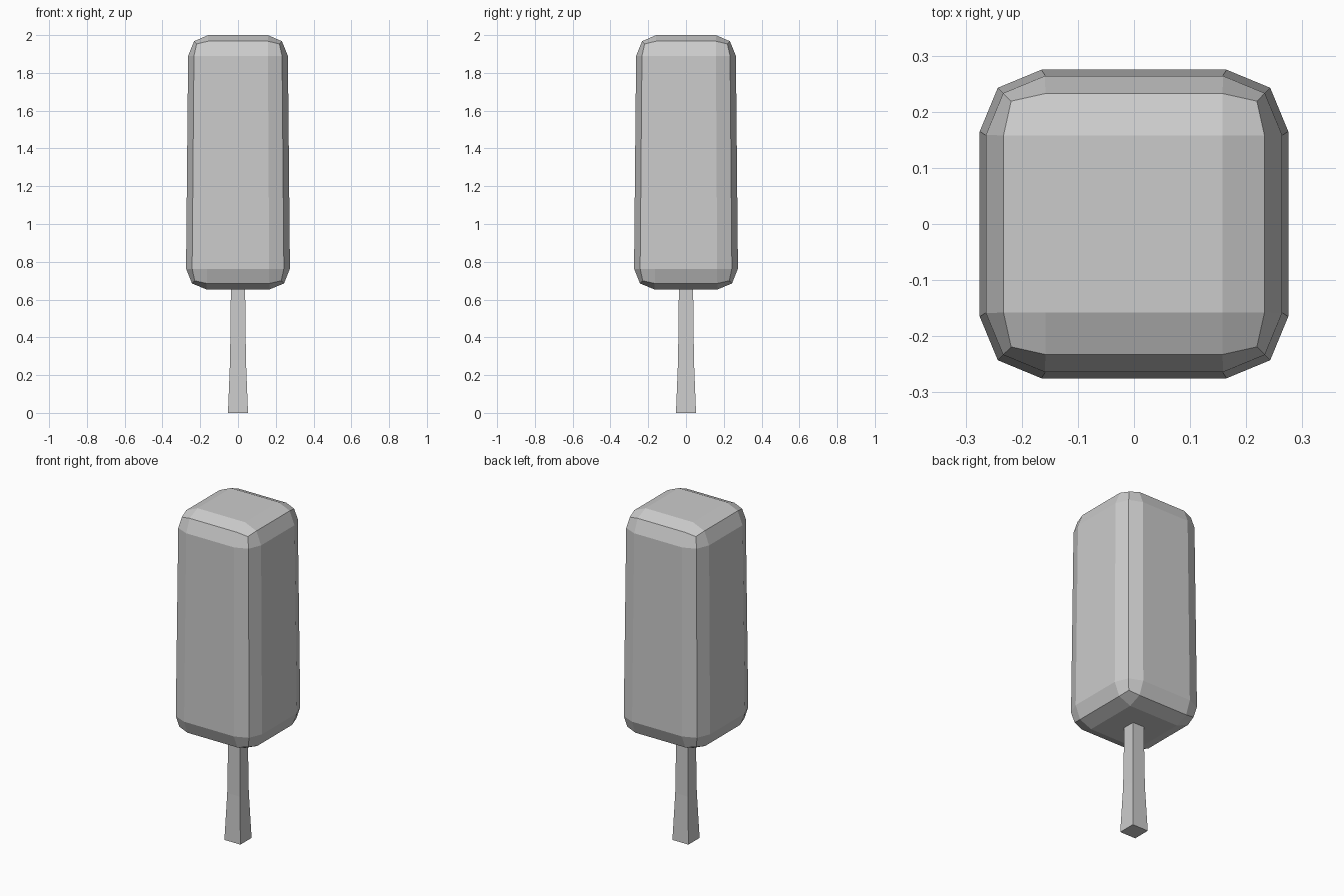
import bpy, bmesh
from mathutils import Matrix

if "Cube" in bpy.data.objects:
    bpy.data.objects.remove(bpy.data.objects["Cube"])


def add_object(name, bm):
    bmesh.ops.recalc_face_normals(bm, faces=bm.faces[:])
    mesh = bpy.data.meshes.new(name)
    bm.to_mesh(mesh)
    bm.free()
    obj = bpy.data.objects.new(name, mesh)
    bpy.context.collection.objects.link(obj)
    return obj


# Crown: tall box with two-step bevels, narrowing slightly upwards
Z0, Z1, HALF = 0.653, 2.0, 0.275
bm = bmesh.new()
bmesh.ops.create_cube(bm, size=1, matrix=Matrix.Translation((0, 0, (Z0 + Z1) / 2))
                      @ Matrix.Diagonal((2 * HALF, 2 * HALF, Z1 - Z0, 1)))
bmesh.ops.bevel(bm, geom=bm.edges[:], offset=0.11, offset_type='OFFSET',
                segments=2, profile=0.5, affect='EDGES')
for v in bm.verts:
    s = 1 - 0.04 * (v.co.z - 0.76) / 1.14
    v.co.x *= s
    v.co.y *= s
add_object("crown", bm)

# Trunk: square post flaring towards the ground
bm = bmesh.new()
rings = []
for z, h in [(0, 0.053), (0.28, 0.042), (0.72, 0.037)]:
    rings.append([bm.verts.new((x * h, y * h, z))
                  for x, y in [(-1, -1), (1, -1), (1, 1), (-1, 1)]])
for a, b in zip(rings, rings[1:]):
    for i in range(4):
        j = (i + 1) % 4
        bm.faces.new((a[i], a[j], b[j], b[i]))
bm.faces.new(rings[0][::-1])
bm.faces.new(rings[-1])
add_object("trunk", bm)
